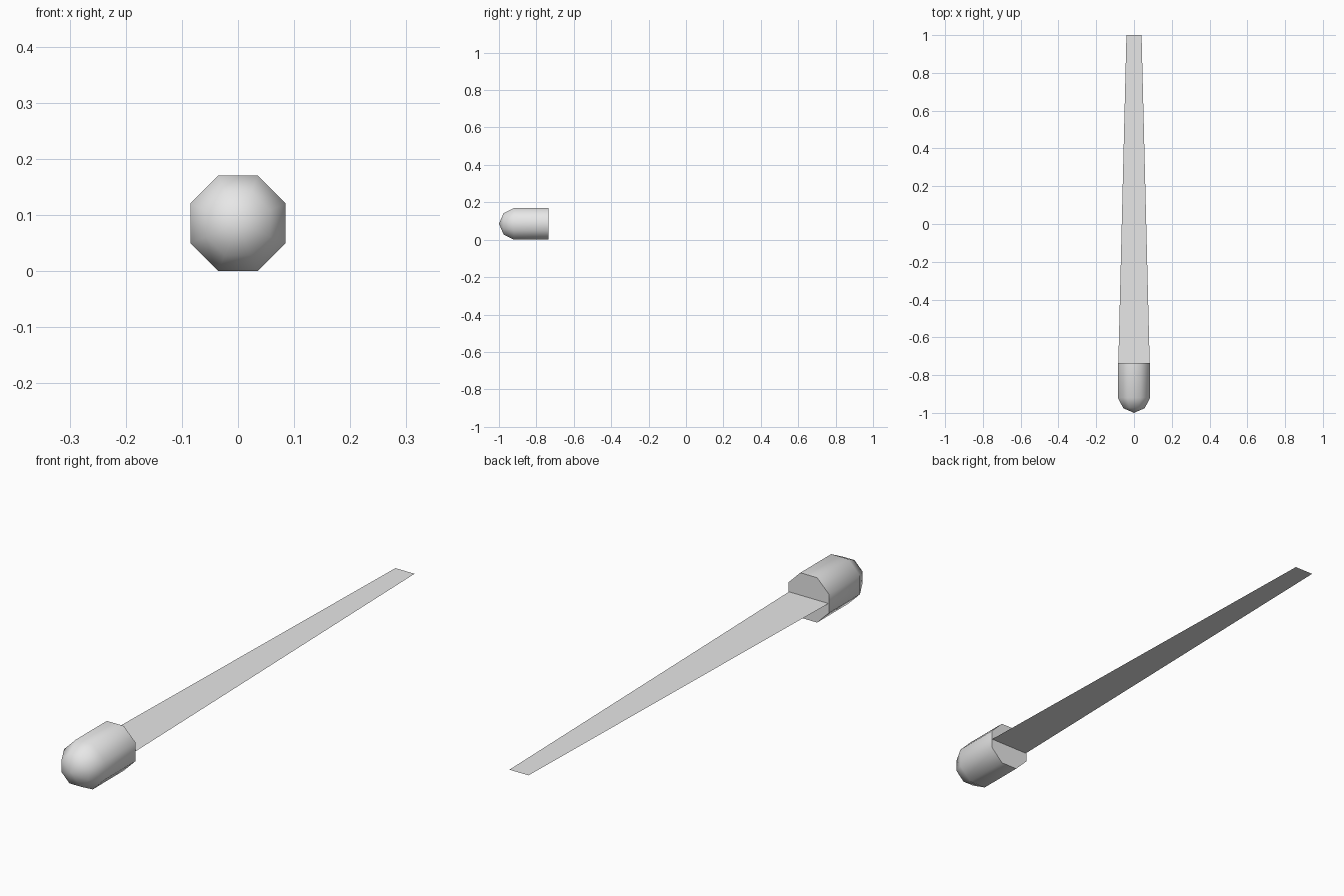
import bpy
import bmesh
import math
from mathutils import Vector

cube = bpy.data.objects.get("Cube")
if cube:
    bpy.data.objects.remove(cube, do_unlink=True)

SIDES = 8
AXIS_Z = 0.085                                # height of the centre line
RADIUS = AXIS_Z / math.cos(math.pi / SIDES)   # flat sides touch the ground
REAR = -0.735


def make_material(name, colour):
    mat = bpy.data.materials.new(name)
    mat.use_nodes = True
    mat.diffuse_color = colour
    mat.node_tree.nodes["Principled BSDF"].inputs["Base Color"].default_value = colour
    return mat


def make_object(name, bm, mat):
    mesh = bpy.data.meshes.new(name)
    bm.to_mesh(mesh)
    bm.free()
    mesh.materials.append(mat)
    obj = bpy.data.objects.new(name, mesh)
    bpy.context.collection.objects.link(obj)
    return obj


grey = make_material("light grey", (0.8, 0.8, 0.8, 1.0))

# Slug: octagonal rings along y, closed by a pointed nose and a flat rear
profile = [(REAR, 1.0), (-0.92, 1.0), (-0.975, 0.67)]   # y, radius factor
bm = bmesh.new()
rings = []
for y, factor in profile:
    ring = []
    for i in range(SIDES):
        a = math.tau * (i + 0.5) / SIDES
        r = RADIUS * factor
        ring.append(bm.verts.new((r * math.cos(a), y, AXIS_Z + r * math.sin(a))))
    rings.append(ring)
tip = bm.verts.new((0, -1, AXIS_Z))
bm.faces.new(rings[0])
for i in range(SIDES):
    j = (i + 1) % SIDES
    for back, front in zip(rings, rings[1:]):
        bm.faces.new((back[i], back[j], front[j], front[i]))
    bm.faces.new((rings[-1][i], rings[-1][j], tip))
bmesh.ops.recalc_face_normals(bm, faces=bm.faces)
slug = make_object("slug", bm, grey)

bpy.ops.object.select_all(action="DESELECT")
slug.select_set(True)
bpy.context.view_layer.objects.active = slug
bpy.ops.object.shade_smooth_by_angle(angle=math.radians(60))

# Trail: one flat tapered sheet facing up behind the slug
bm = bmesh.new()
corners = [(-0.083, REAR), (0.083, REAR), (0.04, 1), (-0.04, 1)]
bm.faces.new([bm.verts.new(Vector((x, y, AXIS_Z))) for x, y in corners])
make_object("trail", bm, grey)
